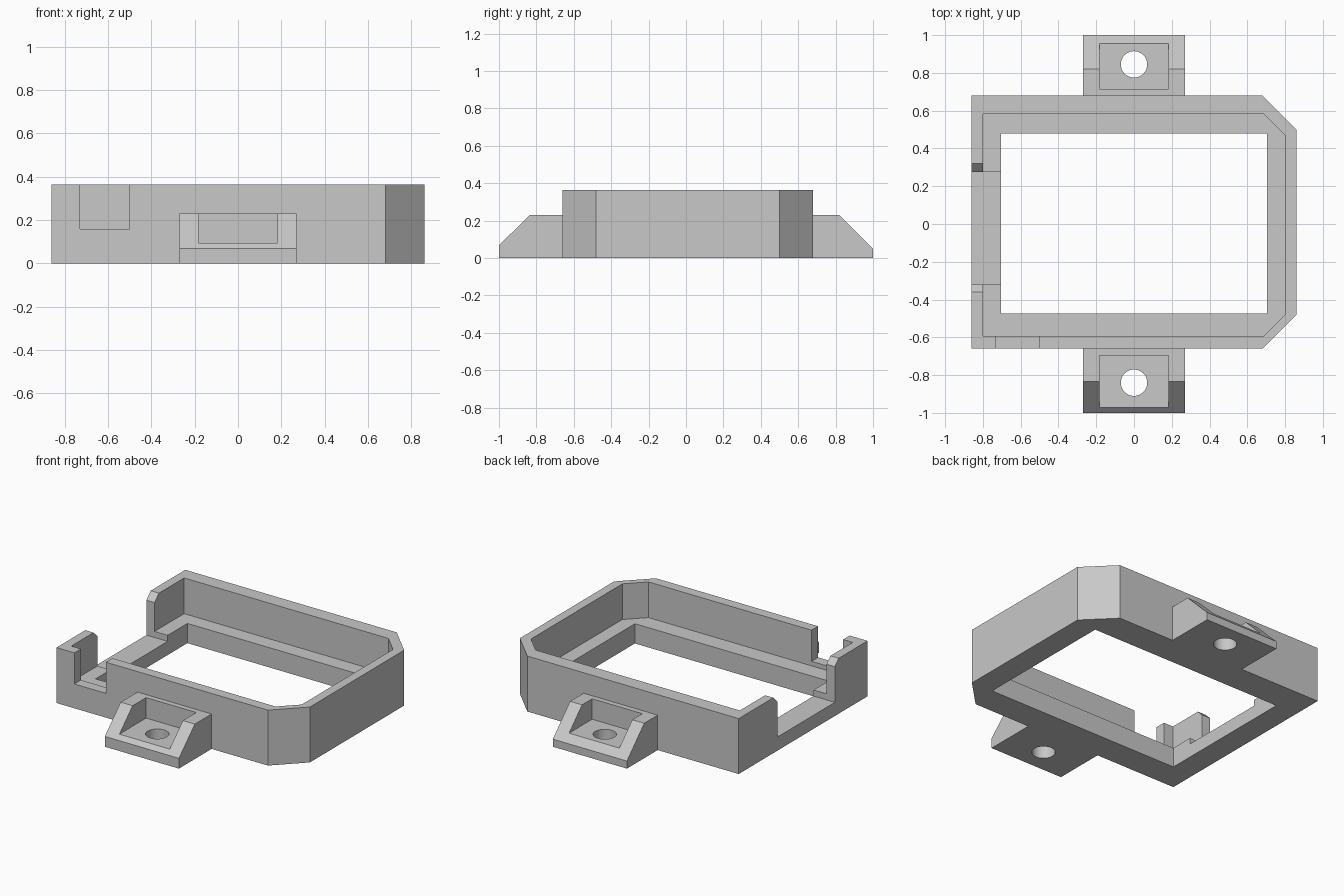
import bpy
import bmesh
from mathutils import Vector

cube = bpy.data.objects.get("Cube")
if cube:
    bpy.data.objects.remove(cube, do_unlink=True)

grey = bpy.data.materials.new("light grey")
grey.use_nodes = True
colour = (0.58, 0.58, 0.58, 1)
grey.diffuse_color = colour
grey.node_tree.nodes["Principled BSDF"].inputs["Base Color"].default_value = colour


def prism(name, profile, low, high, along="z"):
    """Extrude a profile in xy along z, or a profile in yz along x."""
    def place(a, b, t):
        return (a, b, t) if along == "z" else (t, a, b)
    bm = bmesh.new()
    face = bm.faces.new([bm.verts.new(place(a, b, low)) for a, b in profile])
    top = bmesh.ops.extrude_face_region(bm, geom=[face])["geom"]
    bmesh.ops.translate(bm, vec=Vector(place(0, 0, high - low)),
                        verts=[g for g in top if isinstance(g, bmesh.types.BMVert)])
    bmesh.ops.recalc_face_normals(bm, faces=bm.faces)
    mesh = bpy.data.meshes.new(name)
    bm.to_mesh(mesh)
    bm.free()
    mesh.materials.append(grey)
    obj = bpy.data.objects.new(name, mesh)
    bpy.context.collection.objects.link(obj)
    return obj


def box(name, x0, x1, y0, y1, z0, z1):
    return prism(name, [(x0, y0), (x1, y0), (x1, y1), (x0, y1)], z0, z1)


def combine(target, other, operation="DIFFERENCE"):
    """Apply a boolean and remove the helper."""
    mod = target.modifiers.new("combine", "BOOLEAN")
    mod.operation = operation
    mod.solver = "EXACT"
    mod.object = other
    bpy.context.view_layer.update()
    result = target.evaluated_get(bpy.context.evaluated_depsgraph_get())
    mesh = bpy.data.meshes.new_from_object(result)
    target.modifiers.clear()
    target.data = mesh
    bpy.data.objects.remove(other, do_unlink=True)


def chamfered(x, y0, y1, cut):
    """Rectangle with its two +x corners cut off."""
    return [(-x, y0), (x - cut, y0), (x, y0 + cut),
            (x, y1 - cut), (x - cut, y1), (-x, y1)]


# Frame wall with a stepped ledge around the opening
frame = prism("mounting_frame", chamfered(0.86, -0.66, 0.68, 0.18), 0, 0.365)

# Mounting tabs: sloped blocks with a pocket and a screw hole
# (side, wall, slope start, tip, tip height, pocket start, hole centre)
for side, wall, crest, tip, lip, pocket, hole in (
        (1, 0.68, 0.82, 1.0, 0.05, 0.715, 0.845),
        (-1, 0.66, 0.835, 1.0, 0.068, 0.695, 0.84)):
    root = wall - 0.03
    outline = [(root, 0), (tip, 0), (tip, lip), (crest, 0.23), (root, 0.23)]
    tab = prism("tab", [(side * y, z) for y, z in outline], -0.27, 0.27, "x")
    ends = sorted((side * pocket, side * 1.1))
    combine(tab, box("pocket", -0.183, 0.183, *ends, 0.095, 0.4))
    bpy.ops.mesh.primitive_cylinder_add(vertices=40, radius=0.07, depth=0.6,
                                        location=(0, side * hole, 0.1))
    combine(tab, bpy.context.object)
    combine(frame, tab, "UNION")

# Cavity, through opening and front wall gap
combine(frame, prism("cavity", chamfered(0.80, -0.592, 0.582, 0.112), 0.13, 0.6))
combine(frame, box("opening", -0.705, 0.705, -0.475, 0.48, -0.2, 0.6))
combine(frame, box("front_gap", -0.73, -0.50, -0.8, -0.55, 0.16, 0.6))

# Side gap with bevelled upper corners
side_gap = [(-0.32, 0.09), (0.275, 0.09), (0.275, 0.32),
            (0.345, 0.39), (-0.385, 0.39), (-0.32, 0.325)]
combine(frame, prism("side_gap", side_gap, -1.0, -0.6, "x"))

# Flat faces, with smooth screw holes
bpy.ops.object.select_all(action="DESELECT")
frame.select_set(True)
bpy.context.view_layer.objects.active = frame
bpy.ops.object.shade_smooth_by_angle(angle=0.5)
frame.data.materials.clear()
frame.data.materials.append(grey)
for poly in frame.data.polygons:
    poly.material_index = 0
